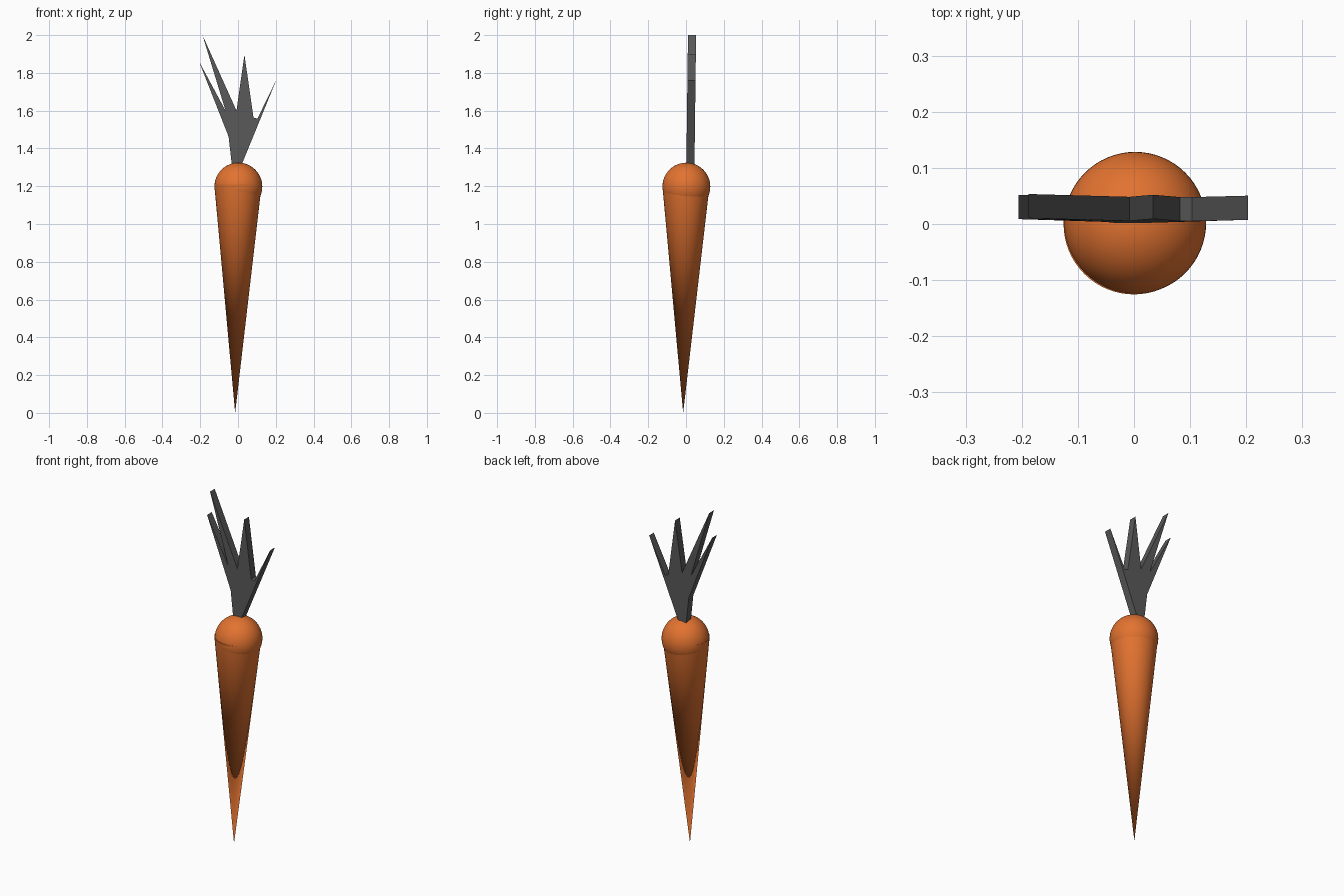
import bpy, bmesh
from mathutils import Matrix

if "Cube" in bpy.data.objects:
    bpy.data.objects.remove(bpy.data.objects["Cube"])

LEAN = 0.0125  # the whole carrot leans slightly towards +x and +y


def material(name, rgb):
    m = bpy.data.materials.new(name)
    m.diffuse_color = (*rgb, 1)
    m.use_nodes = True
    m.node_tree.nodes["Principled BSDF"].inputs["Base Color"].default_value = m.diffuse_color
    return m


def finish(name, bm, mat, angle):
    bmesh.ops.recalc_face_normals(bm, faces=bm.faces)
    me = bpy.data.meshes.new(name)
    bm.to_mesh(me)
    bm.free()
    me.materials.append(mat)
    ob = bpy.data.objects.new(name, me)
    bpy.context.collection.objects.link(ob)
    bpy.ops.object.select_all(action='DESELECT')
    bpy.context.view_layer.objects.active = ob
    ob.select_set(True)
    bpy.ops.object.shade_smooth_by_angle(angle=angle)
    return ob


orange = material("carrot orange", (0.76, 0.17, 0.03))
grey = material("dark grey", (0.10, 0.10, 0.10))

# Root: long cone, point down, sheared to lean
bm = bmesh.new()
bmesh.ops.create_cone(bm, cap_ends=True, segments=64, radius1=0, radius2=0.1255,
                      depth=1.21, matrix=Matrix.Translation((0, 0, 0.605)))
bmesh.ops.remove_doubles(bm, verts=bm.verts, dist=1e-5)
for v in bm.verts:
    v.co.x += LEAN * (v.co.z - 1.21)
    v.co.y += LEAN * (v.co.z - 1.21)
finish("carrot_root", bm, orange, 0.7)

# Crown: round top of the root
bm = bmesh.new()
bmesh.ops.create_uvsphere(bm, u_segments=64, v_segments=32, radius=0.1265,
                          matrix=Matrix.Translation((0.002, 0.002, 1.198)))
finish("carrot_crown", bm, orange, 0.7)

# Leaves: flat spiky plate (x, z outline) extruded along y
outline = [(0.01, 1.29), (0.024, 1.325), (0.203, 1.763), (0.103, 1.558), (0.082, 1.563),
           (0.034, 1.897), (-0.008, 1.60), (-0.188, 2.0), (-0.066, 1.60),
           (-0.206, 1.86), (-0.05, 1.463), (-0.034, 1.325), (-0.03, 1.29)]
bm = bmesh.new()
face = bm.faces.new([bm.verts.new((x, 0.002 + LEAN * (z - 1.325), z)) for x, z in outline])
ext = bmesh.ops.extrude_face_region(bm, geom=[face])
bmesh.ops.translate(bm, vec=(0, 0.043, 0),
                    verts=[g for g in ext["geom"] if isinstance(g, bmesh.types.BMVert)])
finish("leaves", bm, grey, 0.5)
